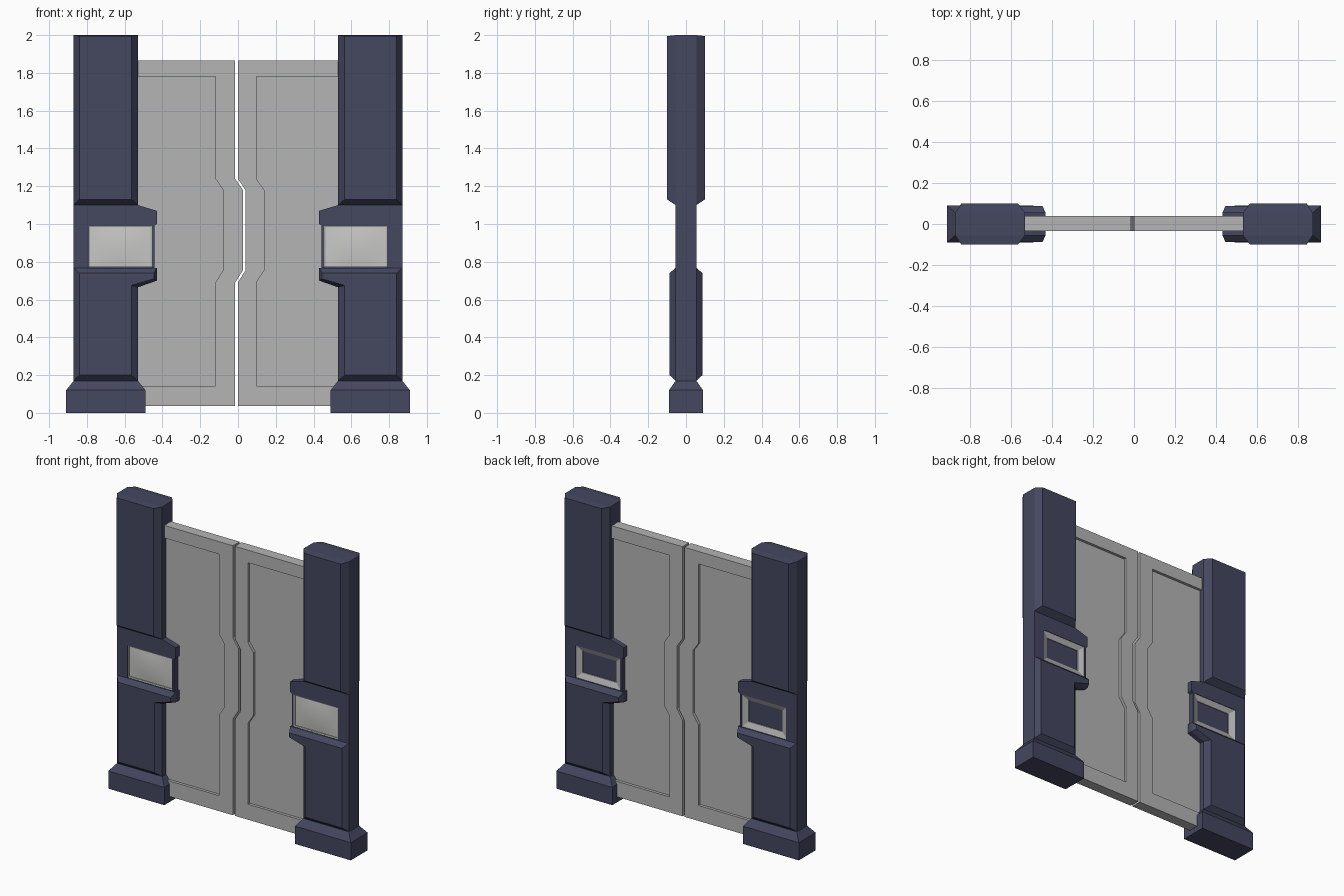
import bpy, bmesh

if "Cube" in bpy.data.objects:
    bpy.data.objects.remove(bpy.data.objects["Cube"])


def material(name, rgb):
    m = bpy.data.materials.new(name)
    m.diffuse_color = (*rgb, 1)
    m.use_nodes = True
    m.node_tree.nodes["Principled BSDF"].inputs["Base Color"].default_value = m.diffuse_color
    return m


NAVY = material("navy_metal", (0.058, 0.063, 0.115))
GREY = material("door_grey", (0.46, 0.46, 0.46))
LIGHT = material("screen_grey", (0.58, 0.58, 0.57))


def finish(name, bm, mat, smooth=False):
    bmesh.ops.recalc_face_normals(bm, faces=bm.faces)
    me = bpy.data.meshes.new(name)
    bm.to_mesh(me)
    bm.free()
    me.materials.append(mat)
    for p in me.polygons:
        p.use_smooth = smooth
    ob = bpy.data.objects.new(name, me)
    bpy.context.collection.objects.link(ob)
    return ob


def loft(name, rings, mat, s=1):
    """Closed solid through rings of (y, [(x, z), ...]); s mirrors x."""
    bm = bmesh.new()
    loops = [[bm.verts.new((s * x, y, z)) for x, z in pts] for y, pts in rings]
    n = len(loops[0])
    for a, b in zip(loops, loops[1:]):
        for i in range(n):
            j = (i + 1) % n
            bm.faces.new((a[i], a[j], b[j], b[i]))
    bm.faces.new(loops[0])
    bm.faces.new(loops[-1])
    return finish(name, bm, mat)


def rect(x0, x1, z0, z1):
    return [(x0, z0), (x1, z0), (x1, z1), (x0, z1)]


def frame(name, outer, inner, y0, y1, y2, mat, s):
    """Picture frame sloping from outer edge (y1) to inner edge (y2), back at y0."""
    bm = bmesh.new()
    loops = [[bm.verts.new((s * x, y, z)) for x, z in pts]
             for y, pts in ((y0, outer), (y1, outer), (y2, inner), (y0, inner))]
    for k in range(4):
        a, b = loops[k], loops[(k + 1) % 4]
        for i in range(4):
            j = (i + 1) % 4
            bm.faces.new((a[i], a[j], b[j], b[i]))
    return finish(name, bm, mat)


C = 0.055  # half depth of the post core
for s, side in ((-1, "left"), (1, "right")):
    # foot with tapered top
    bm = bmesh.new()
    levels = [(0, .49, .91, .09), (.12, .49, .91, .09), (.17, .53, .87, C)]
    loops = [[bm.verts.new((s * x, y, z)) for x, y in
              ((x0, -h), (x1, -h), (x1, h), (x0, h))] for z, x0, x1, h in levels]
    for a, b in zip(loops, loops[1:]):
        for i in range(4):
            j = (i + 1) % 4
            bm.faces.new((a[i], a[j], b[j], b[i]))
    bm.faces.new(loops[0])
    bm.faces.new(loops[-1])
    finish(side + "_foot", bm, NAVY)

    # upper column, chamfered front and back
    base = rect(.53, .87, 1.10, 2.0)
    face = rect(.565, .84, 1.13, 1.995)
    loft(side + "_upper_column", [(-.1, face), (-C, base), (C, base), (.1, face)], NAVY, s)

    # lower column with ledge towards the door
    base = [(.87, .17), (.87, .768), (.43, .768), (.43, .70), (.53, .665), (.53, .17)]
    face = [(.84, .20), (.84, .74), (.445, .74), (.445, .71), (.565, .675), (.565, .20)]
    loft(side + "_lower_column", [(-.087, face), (-C, base), (C, base), (.087, face)], NAVY, s)

    # bracket over the screen, and the screen surround
    bracket = [(.87, .99), (.87, 1.10), (.53, 1.10), (.43, 1.07), (.43, 1.0), (.445, .99)]
    loft(side + "_bracket", [(-C, bracket), (C, bracket)], NAVY, s)
    for nm, r in (("inner_jamb", rect(.442, .455, .768, .99)),
                  ("outer_jamb", rect(.79, .87, .768, .99))):
        loft(side + "_" + nm, [(-C, r), (C, r)], NAVY, s)
    r = rect(.455, .79, .768, .99)
    loft(side + "_recess_panel", [(-.025, r), (.03, r)], NAVY, s)

    # sloped frame round the back recess
    frame(side + "_back_frame", rect(.455, .79, .772, .99), rect(.495, .75, .81, .955),
          .028, .052, .036, GREY, s)
    # rim and slightly bulged screen on the front
    frame(side + "_front_rim", rect(.455, .79, .772, .99), rect(.462, .783, .78, .983),
          -.024, -.053, -.05, GREY, s)
    bm = bmesh.new()
    bmesh.ops.create_grid(bm, x_segments=8, y_segments=6, size=1)
    for v in bm.verts:
        u, w = v.co.x, v.co.y
        v.co = (s * (.6225 + .162 * u), -.044 - .008 * (1 - u * u) * (1 - w * w),
                .881 + .103 * w)
    for f in bm.faces:  # face outward to the front
        f.normal_update()
        if f.normal.y > 0:
            f.normal_flip()
    me = bpy.data.meshes.new(side + "_screen")
    bm.to_mesh(me)
    bm.free()
    me.materials.append(LIGHT)
    for p in me.polygons:
        p.use_smooth = True
    bpy.context.collection.objects.link(bpy.data.objects.new(side + "_screen", me))


def jogged_edge(x, step, z0, z1):
    """Meeting edge of a door leaf, with a jog at mid height."""
    return [(x, z0), (x, .69), (x + step, .755), (x + step, 1.18), (x, 1.24), (x, z1)]


# door leaves: thin core with a raised border on both sides
for side, xo, xe, xp in (("left", -.60, -.015, -.12), ("right", .60, -.001, .097)):
    edge = jogged_edge(xe, .041, .037, 1.865)
    panel = jogged_edge(xp, .042, .142, 1.78)
    outline = [(xo, .037)] + edge + [(xo, 1.865)]
    border = outline + [(xo, 1.78)] + panel[::-1] + [(xo, .142)]
    loft(side + "_door_core", [(-.014, outline), (.020, outline)], GREY)
    loft(side + "_door_front_border", [(-.033, border), (-.014, border)], GREY)
    loft(side + "_door_back_border", [(.020, border), (.039, border)], GREY)
